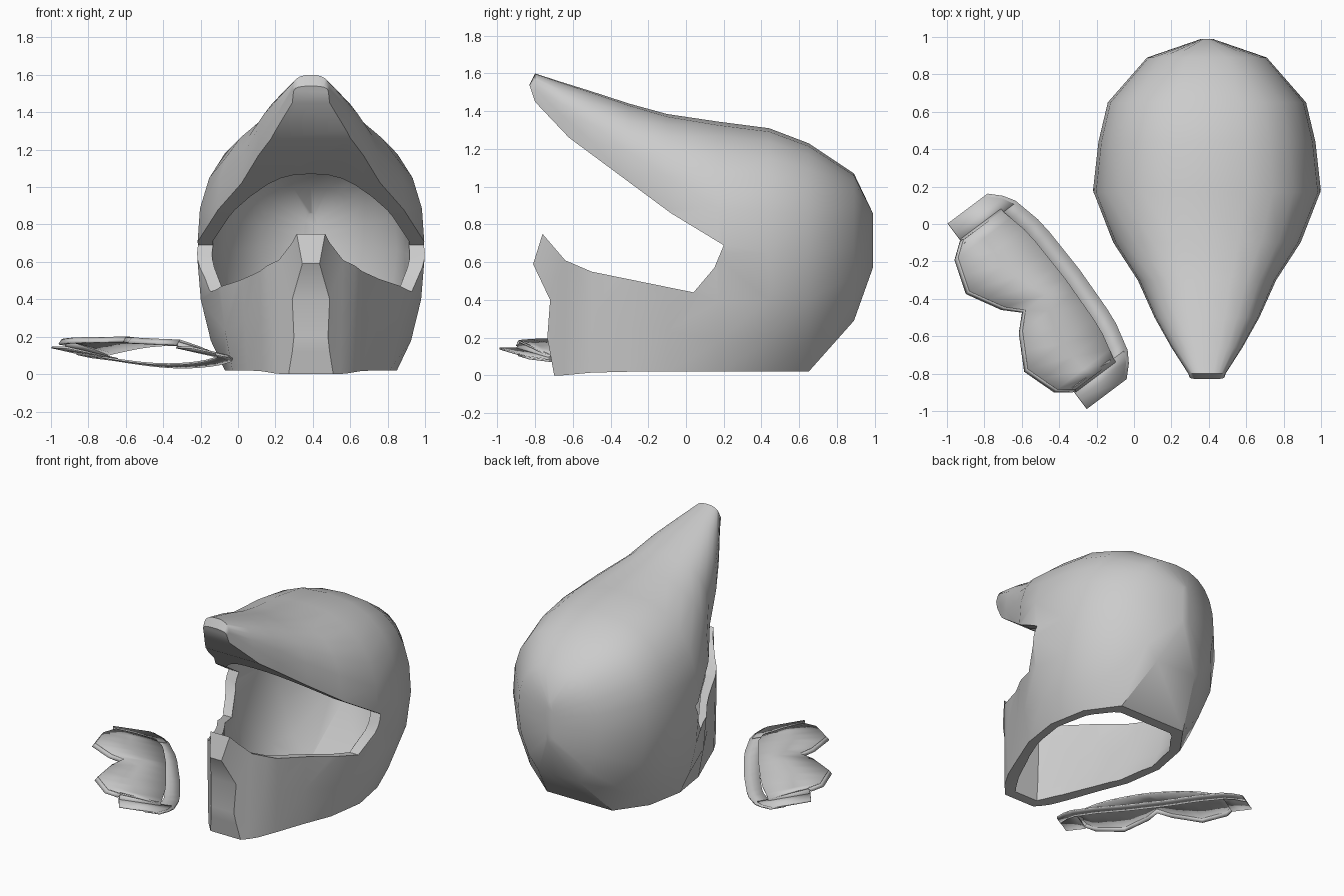
import bpy, bmesh, math
from mathutils import Vector

if "Cube" in bpy.data.objects:
    bpy.data.objects.remove(bpy.data.objects["Cube"])

CX = 0.39  # helmet centre line

grey = bpy.data.materials.new("plain_grey")
grey.use_nodes = True
grey.diffuse_color = (0.6, 0.6, 0.6, 1)
grey.node_tree.nodes["Principled BSDF"].inputs["Base Color"].default_value = (0.6, 0.6, 0.6, 1)


def make(name, verts, faces):
    mesh = bpy.data.meshes.new(name)
    mesh.from_pydata([tuple(v) for v in verts], [], faces)
    bm = bmesh.new()
    bm.from_mesh(mesh)
    bmesh.ops.remove_doubles(bm, verts=bm.verts, dist=0.0005)
    bmesh.ops.recalc_face_normals(bm, faces=bm.faces)
    bm.to_mesh(mesh)
    bm.free()
    mesh.materials.append(grey)
    obj = bpy.data.objects.new(name, mesh)
    bpy.context.collection.objects.link(obj)
    return obj


def half_section(y, top, width, mid, low_width, low, steps=6):
    """Rounded crown down to the widest point, then a curved cheek."""
    pts = []
    for i in range(steps):
        a = math.pi / 2 * i / steps
        pts.append((width * math.sin(a) ** 0.8, mid + (top - mid) * math.cos(a) ** 0.8))
    for drop, inset in ((0, 0), (0.4, 0.14), (0.75, 0.5), (1, 1)):
        pts.append((width + (low_width - width) * inset, mid + (low - mid) * drop))
    return [Vector((x, y, z)) for x, z in pts]


def loft(name, stations):
    verts, n = [], 0
    for st in stations:
        half = half_section(*st)
        ring = half + [Vector((-p.x, p.y, p.z)) for p in reversed(half[1:])]
        n = len(ring)
        verts += [p + Vector((CX, 0, 0)) for p in ring]
    faces = [tuple(range(n)), tuple(range(len(verts) - n, len(verts)))]
    for s in range(len(stations) - 1):
        for i in range(n):
            j = (i + 1) % n
            faces.append((s * n + i, s * n + j, s * n + n + j, s * n + n + i))
    return make(name, verts, faces)


def prism(name, lower, upper):
    n = len(lower)
    faces = [tuple(range(n)), tuple(range(n, 2 * n))]
    faces += [(i, (i + 1) % n, n + (i + 1) % n, n + i) for i in range(n)]
    return make(name, lower + upper, faces)


def cut(obj, cutter):
    mod = obj.modifiers.new("cut", 'BOOLEAN')
    mod.operation, mod.solver, mod.object = 'DIFFERENCE', 'EXACT', cutter
    bpy.context.view_layer.objects.active = obj
    bpy.ops.object.modifier_apply(modifier=mod.name)
    bpy.data.objects.remove(cutter)


def smooth(obj, angle):
    bpy.ops.object.select_all(action='DESELECT')
    obj.select_set(True)
    bpy.context.view_layer.objects.active = obj
    bpy.ops.object.shade_smooth_by_angle(angle=math.radians(angle))


# Helmet shell with its peak: y, crown, half width, widest height, base half width, base
shell = loft("helmet_shell", [
    (0.99, 0.86, 0.03, 0.7, 0.02, 0.57),
    (0.89, 1.07, 0.32, 0.68, 0.16, 0.29),
    (0.65, 1.23, 0.53, 0.66, 0.26, 0.02),
    (0.44, 1.31, 0.58, 0.65, 0.41, 0.02),
    (0.17, 1.345, 0.61, 0.65, 0.46, 0.02),
    (-0.1, 1.385, 0.5, 0.88, 0.42, 0.02),
    (-0.3, 1.44, 0.37, 1.05, 0.34, 0.02),
    (-0.5, 1.505, 0.28, 1.24, 0.26, 0.015),
    (-0.66, 1.555, 0.19, 1.38, 0.17, 0.0),
    (-0.8, 1.6, 0.1, 1.52, 0.1, 0.0),
    (-0.83, 1.54, 0.09, 1.5, 0.09, 0.0)])

# Hollow inside, open at the neck
cut(shell, loft("cavity", [
    (0.9, 0.86, 0.04, 0.7, 0.03, 0.55),
    (0.81, 1.0, 0.27, 0.68, 0.13, 0.35),
    (0.55, 1.17, 0.46, 0.66, 0.22, -0.02),
    (0.4, 1.22, 0.5, 0.65, 0.33, -0.03),
    (0.17, 1.25, 0.53, 0.65, 0.38, -0.03),
    (-0.1, 1.22, 0.43, 0.65, 0.34, -0.03),
    (-0.3, 1.12, 0.3, 0.65, 0.26, -0.03),
    (-0.48, 0.98, 0.21, 0.65, 0.18, -0.03),
    (-0.63, 0.85, 0.11, 0.6, 0.09, -0.03)]))

# Face opening, peak underside and chin front in one side profile
opening = [
    (0.2, 0.69), (0.15, 0.57), (0.04, 0.44), (-0.5, 0.55), (-0.64, 0.61),
    (-0.76, 0.75), (-0.81, 0.59), (-0.72, 0.4), (-0.735, 0.2), (-0.68, -0.1),
    (-1, -0.1), (-1, 1.54), (-0.83, 1.54), (-0.8, 1.45), (-0.62, 1.26), (-0.08, 0.86)]
cut(shell, prism("face_opening", *[[(CX + s, y, z) for y, z in opening] for s in (-1, 1)]))

# Chin sides taper to a narrow nose bar
for s in (-1, 1):
    plan = [(0.04, -0.82), (0.1, -0.72), (0.27, -0.53), (0.5, -0.53), (0.5, -0.9), (0.04, -0.9)]
    cut(shell, prism("chin_taper", *[[(CX + s * x, y, z) for x, y in plan] for z in (-0.1, 0.9)]))
smooth(shell, 32)

# Goggles lying beside the helmet, in their own long (u) and cross (v) axes
ORIGIN, LONG, CROSS = Vector((-0.5, -0.4, 0)), Vector((0.6, -0.8, 0)), Vector((0.8, 0.6, 0))
HALF = 0.62


def place(u, v, z):
    return ORIGIN + LONG * u + CROSS * v + Vector((0, 0, z))


def lerp(table, u):
    u = abs(u)
    for (a, p), (b, q) in zip(table, table[1:]):
        if u <= b:
            return p + (q - p) * (u - a) / (b - a)
    return table[-1][1]


def strip(name, us, *edges):
    """Thin curved band through several edges, each a function giving v and z."""
    n = len(edges)
    verts = [place(u, *edge(u)) for u in us for edge in edges]
    faces = [(i * n + k, i * n + k + 1, i * n + n + k + 1, i * n + n + k)
             for i in range(len(us) - 1) for k in range(n - 1)]
    obj = make(name, verts, faces)
    mod = obj.modifiers.new("thickness", 'SOLIDIFY')
    mod.thickness, mod.offset = 0.01, 0
    smooth(obj, 30)


brow = [(0, 0.26), (0.32, 0.25), (0.53, 0.2), (HALF, 0.11)]
nose = [(0, -0.12), (0.08, -0.2), (0.26, -0.3), (0.44, -0.24), (0.5, -0.16), (HALF, -0.155)]
lens_half = [0, 0.08, 0.17, 0.26, 0.35, 0.44, 0.5]


def mirrored(values):
    return [-u for u in reversed(values[1:])] + values


def lens_brow(u):
    return lerp(brow, u) - 0.09, 0.155 - 0.22 * u * u


def lens_nose(u):
    return lerp(nose, u) + 0.02, 0.195 - 0.06 * u * u


def lens_middle(u):
    (a, p), (b, q) = lens_brow(u), lens_nose(u)
    return (a + b) / 2, (p + q) / 2 + 0.005


def mount_z(v):
    return 0.115 - 0.18 * v


def band_z(u):
    return 0.035 + 0.055 * (u / HALF) ** 2


# Raised lens, nose flange and the lower face band
strip("goggle_lens", mirrored(lens_half), lens_nose, lens_middle, lens_brow)
strip("goggle_nose_flange", mirrored(lens_half), lens_nose,
      lambda u: (lerp(nose, u), lens_nose(u)[1] - 0.025))
strip("goggle_face_band", mirrored(lens_half + [0.56, HALF]),
      lambda u: (lerp(brow, u), band_z(u)),
      lambda u: (lerp(brow, u) - 0.1, band_z(u) + 0.018))

# Strap mounts at both ends, each with a wall up to the lens
for side, name in ((-1, "right"), (1, "left")):
    strip("goggle_mount_" + name, [side * 0.49, side * 0.55, side * HALF],
          lambda u: (-0.155, mount_z(-0.155)),
          lambda u: (lerp(brow, u) - 0.02, mount_z(lerp(brow, u) - 0.02)))
    strip("goggle_end_wall_" + name, [side * 0.48, side * 0.51],
          lambda u: (-0.15, mount_z(-0.15) if abs(u) > 0.5 else lens_nose(u)[1]),
          lambda u: (0.12, mount_z(0.12) if abs(u) > 0.5 else lens_brow(u)[1]))
